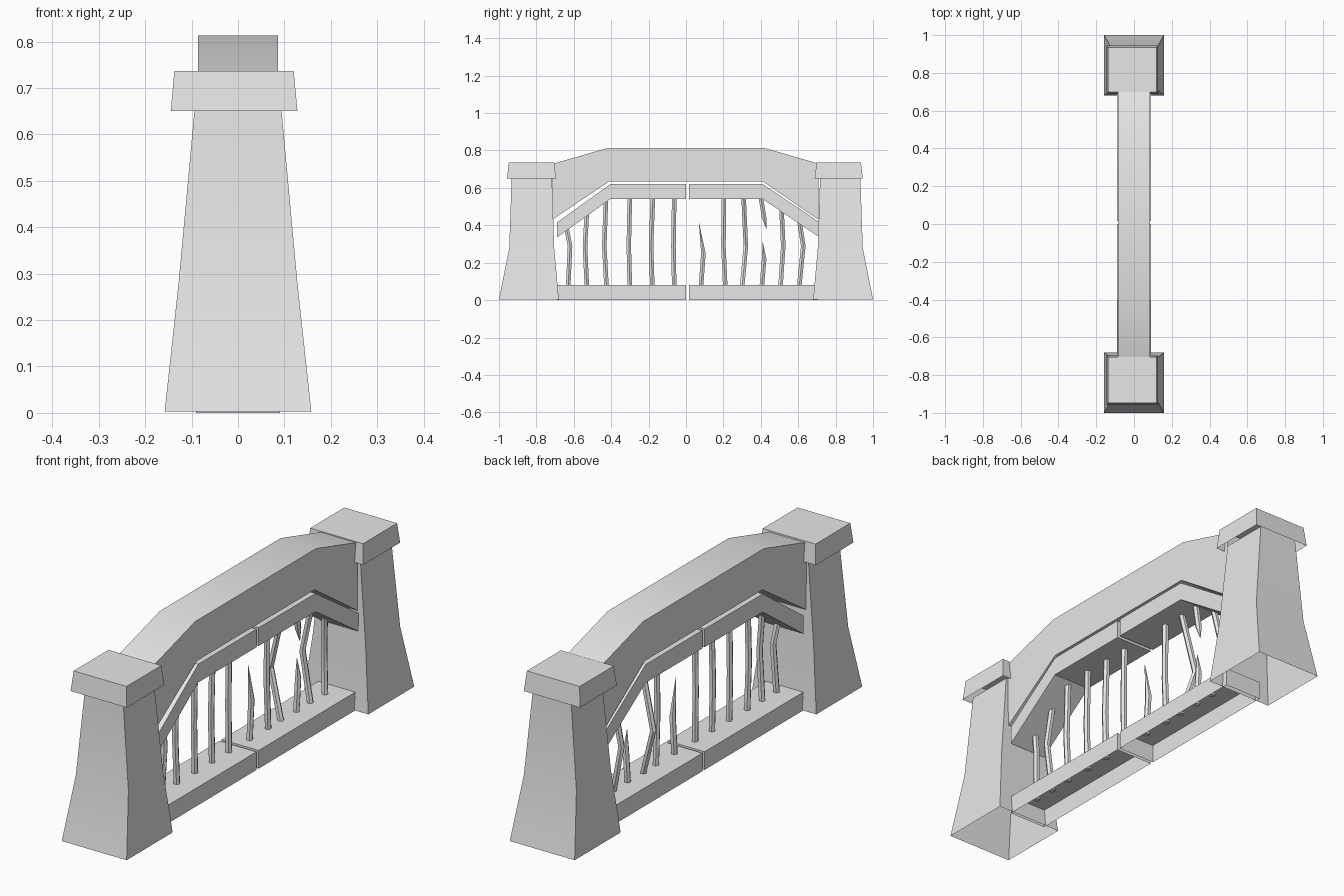
import bpy
import bmesh
from math import cos, sin, tau

cube = bpy.data.objects.get("Cube")
if cube:
    bpy.data.objects.remove(cube, do_unlink=True)

stone = bpy.data.materials.new("pale grey")
stone.use_nodes = True
stone.diffuse_color = (0.8, 0.8, 0.8, 1)
stone.node_tree.nodes["Principled BSDF"].inputs["Base Color"].default_value = stone.diffuse_color


def finish(bm, name):
    """Turn a bmesh into a shaded, coloured object."""
    bmesh.ops.recalc_face_normals(bm, faces=bm.faces)
    mesh = bpy.data.meshes.new(name)
    bm.to_mesh(mesh)
    bm.free()
    mesh.materials.append(stone)
    ob = bpy.data.objects.new(name, mesh)
    bpy.context.collection.objects.link(ob)
    bpy.ops.object.select_all(action="DESELECT")
    ob.select_set(True)
    bpy.context.view_layer.objects.active = ob
    bpy.ops.object.shade_smooth_by_angle()
    return ob


def loft(name, rings, cap_bottom=False):
    """Skin matching rings of points; the top is closed."""
    bm = bmesh.new()
    loops = [[bm.verts.new(p) for p in ring] for ring in rings]
    for a, b in zip(loops, loops[1:]):
        for i in range(len(a)):
            j = (i + 1) % len(a)
            bm.faces.new((a[i], a[j], b[j], b[i]))
    bm.faces.new(loops[-1])
    if cap_bottom:
        bm.faces.new(loops[0])
    return finish(bm, name)


def rect(x0, x1, y0, y1, z):
    return [(x0, y0, z), (x1, y0, z), (x1, y1, z), (x0, y1, z)]


def band(name, half, profile):
    """Extrude a y-z profile across the width."""
    return loft(name, [[(x, y, z) for y, z in profile] for x in (-half, half)], True)


# Tapered end pillars: half width, inner y, outer y, height
SHAFT = [(0.158, 0.68, 1.0, 0.003), (0.128, 0.705, 0.945, 0.28), (0.093, 0.717, 0.932, 0.66)]
for side, name in ((-1, "front"), (1, "back")):
    loft(name + "_pillar", [rect(-w, w, *sorted((side * a, side * b)), z) for w, a, b, z in SHAFT])

# Pillar caps, slightly off centre
for name, y0, y1 in (("front_cap", -0.957, -0.695), ("back_cap", 0.688, 0.945)):
    loft(name, [rect(-0.145, 0.128, y0, y1, 0.65),
                rect(-0.137, 0.12, y0 + 0.01, y1 - 0.01, 0.737)])

# Arched top beam
band("top_beam", 0.086, [(-0.715, 0.728), (-0.42, 0.813), (0.42, 0.813), (0.708, 0.73),
                         (0.708, 0.43), (0.41, 0.635), (-0.41, 0.635), (-0.715, 0.43)])

# Two inner rails below the beam
band("front_rail", 0.09, [(-0.69, 0.335), (-0.405, 0.54), (0, 0.54),
                          (0, 0.62), (-0.405, 0.62), (-0.69, 0.415)])
band("back_rail", 0.09, [(0.708, 0.34), (0.41, 0.54), (0.015, 0.54),
                         (0.015, 0.62), (0.41, 0.62), (0.708, 0.42)])

# Bottom sills, hollow underneath
for name, y0, y1 in (("front_sill", -0.69, 0), ("back_sill", 0.015, 0.705)):
    loft(name, [rect(-0.09, 0.09, y0, y1, z) for z in (0, 0.08)])


def bar(name, points):
    """Six-sided bent bar through points of x, y, z, radius."""
    loft(name, [[(x + r * cos(tau * i / 6), y + r * sin(tau * i / 6), z) for i in range(6)]
                for x, y, z, r in points], True)


# Whole bars: bottom y, middle y, top y, top height, sideways bend
BARS = [(-0.63, -0.62, -0.64, 0.39, 0.01), (-0.53, -0.54, -0.53, 0.47, 0.02),
        (-0.425, -0.437, -0.428, 0.54, 0), (-0.3, -0.306, -0.3, 0.55, 0),
        (-0.18, -0.187, -0.177, 0.55, 0), (-0.063, -0.067, -0.063, 0.55, 0),
        (0.21, 0.2, 0.203, 0.55, 0), (0.3, 0.32, 0.308, 0.55, -0.065),
        (0.505, 0.52, 0.51, 0.5, -0.05), (0.605, 0.627, 0.605, 0.43, -0.02)]
R = 0.014
for n, (a, b, c, top, bend) in enumerate(BARS, 1):
    bar(f"bar_{n}", [(0, a, 0.07, R), (bend, b, 0.29, R), (0, c, top, R)])

# Snapped bars tapering to splinters
TIP = 0.001
bar("snapped_bar", [(0, 0.08, 0.07, R), (0, 0.093, 0.25, R), (0, 0.07, 0.41, TIP)])
bar("snapped_bar_lower", [(0, 0.405, 0.07, R), (0, 0.418, 0.22, R), (0, 0.41, 0.31, TIP)])
bar("snapped_bar_upper", [(0, 0.43, 0.38, TIP), (0, 0.418, 0.44, R), (0, 0.4, 0.55, R)])
